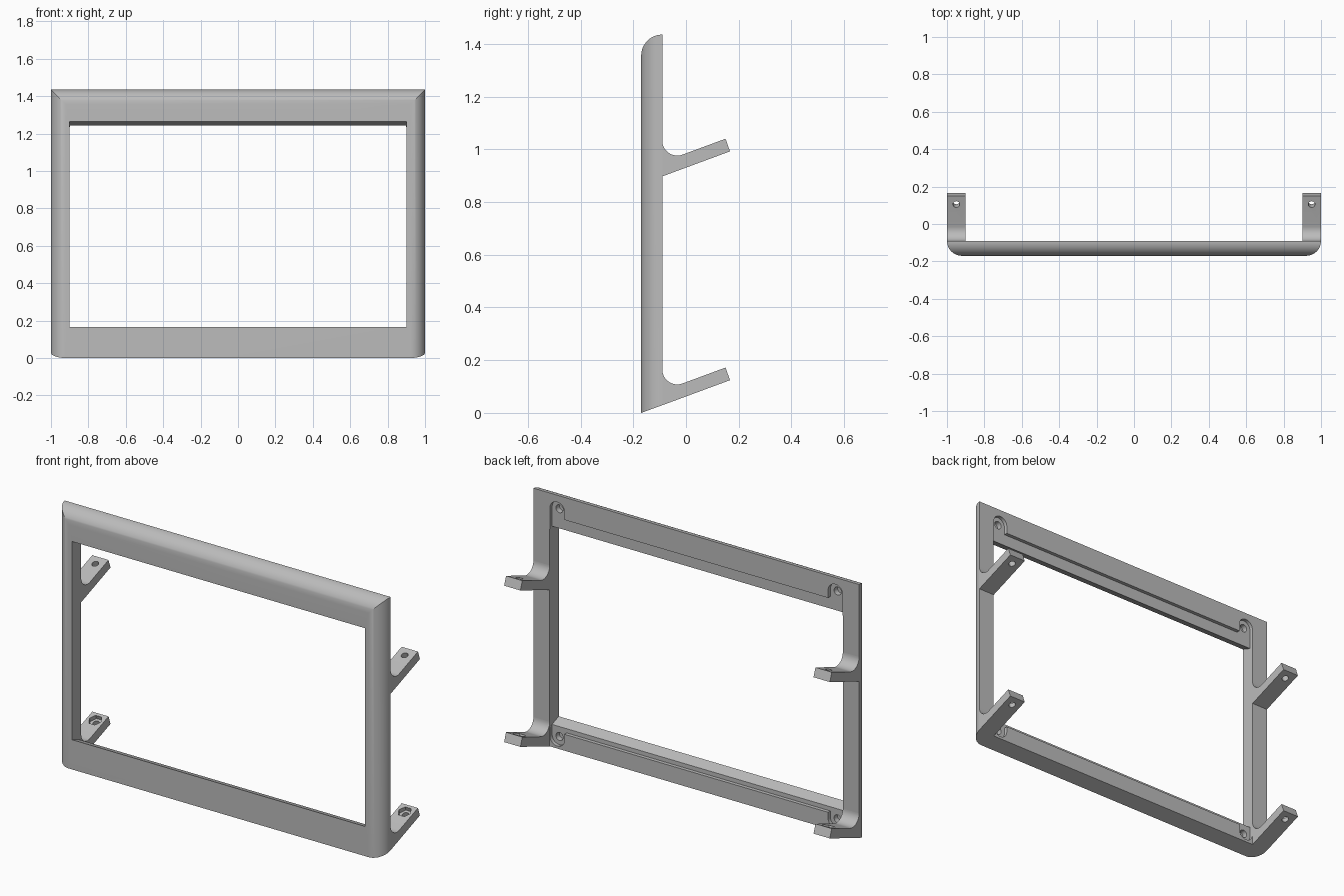
import bpy, bmesh, math
from mathutils import Vector, Matrix

if "Cube" in bpy.data.objects:
    bpy.data.objects.remove(bpy.data.objects["Cube"])

FRONT, BACK, HEIGHT = -0.17, -0.09, 1.435
TILT = math.radians(20)
DROP = (BACK - FRONT) * math.tan(TILT)

grey = bpy.data.materials.new("plain_grey")
grey.use_nodes = True
grey.diffuse_color = (0.5, 0.5, 0.5, 1)
grey.node_tree.nodes["Principled BSDF"].inputs["Base Color"].default_value = (0.5, 0.5, 0.5, 1)


def prism(name, points, axis, low, high):
    """Extrude a 2D outline along one axis."""
    place = {"x": lambda p, h: (h, p[0], p[1]),
             "y": lambda p, h: (p[0], h, p[1]),
             "z": lambda p, h: (p[0], p[1], h)}[axis]
    bm = bmesh.new()
    face = bm.faces.new([bm.verts.new(place(p, low)) for p in points])
    moved = bmesh.ops.extrude_face_region(bm, geom=[face])["geom"]
    shift = Vector(place((0, 0), high - low))
    bmesh.ops.translate(bm, vec=shift, verts=[v for v in moved if isinstance(v, bmesh.types.BMVert)])
    bmesh.ops.recalc_face_normals(bm, faces=bm.faces)
    mesh = bpy.data.meshes.new(name)
    bm.to_mesh(mesh)
    bm.free()
    obj = bpy.data.objects.new(name, mesh)
    bpy.context.collection.objects.link(obj)
    mesh.materials.append(grey)
    return obj


def arc(cx, cy, r, start, end, steps=16):
    angles = [math.radians(start + (end - start) * i / steps) for i in range(steps + 1)]
    return [(cx + r * math.cos(a), cy + r * math.sin(a)) for a in angles]


def box(x0, x1, z0, z1):
    return [(x0, z0), (x1, z0), (x1, z1), (x0, z1)]


def combine(obj, tool, operation="DIFFERENCE"):
    """Apply a boolean and discard its tool."""
    mod = obj.modifiers.new("cut", "BOOLEAN")
    mod.operation, mod.solver, mod.object = operation, "EXACT", tool
    bpy.context.view_layer.objects.active = obj
    bpy.ops.object.modifier_apply(modifier=mod.name)
    bpy.data.objects.remove(tool)


def smooth(obj):
    bpy.ops.object.select_all(action="DESELECT")
    obj.select_set(True)
    bpy.context.view_layer.objects.active = obj
    bpy.ops.object.shade_smooth_by_angle(angle=math.radians(25))


# Frame: rounded plan crossed with the rounded, slanted side profile
R = BACK - FRONT
plan = [(1, BACK), (-1, BACK)] + arc(-1 + R, BACK, R, 180, 270)[1:] + arc(1 - R, BACK, R, 270, 360)[:-1]
frame = prism("bezel_frame", plan, "z", -0.1, 1.6)
side = [(FRONT, 0), (BACK, DROP)] + arc(BACK, HEIGHT - R, R, 90, 180)
combine(frame, prism("side_cutter", side, "x", -1.2, 1.2), "INTERSECT")

# Window opening, slanting down to the back
slope = math.tan(TILT)
window = [(y, z - (y - FRONT) * slope) for y, z in
          ((-0.3, 0.165), (0.1, 0.165), (0.1, 1.265), (-0.3, 1.265))]
combine(frame, prism("window_cutter", window, "x", -0.9, 0.9))

# Shallow rear pockets with rounded screw tabs and blind screw holes
FLOOR = BACK - 0.02
combine(frame, prism("top_pocket", box(-0.899, 0.899, 1.1, 1.31), "y", FLOOR, 0))
combine(frame, prism("bottom_pocket", box(-0.899, 0.899, 0.12, 0.3), "y", FLOOR, 0))
for s in (-1, 1):
    x = s * 0.854
    top_tab = [(x - 0.045, 1.25), (x + 0.045, 1.25)] + arc(x, 1.352, 0.045, 0, 180)
    low_tab = [(x + 0.045, 0.2), (x - 0.045, 0.2)] + arc(x, 0.088, 0.045, 180, 360)
    for tab in (top_tab, low_tab):
        combine(frame, prism("tab_cutter", tab, "y", FLOOR, 0))
    for z in (1.352, 0.088):
        combine(frame, prism("screw_hole", arc(x, z, 0.022, 0, 345, 23), "y", FLOOR - 0.03, 0))
smooth(frame)

# Mounting arms with fillet, bolt hole and, on the lower pair, a nut recess
for label, base in (("upper", 0.9), ("lower", 0.032)):
    outline = [(BACK, base - 0.003), (0.167, base + 0.092), (0.15, base + 0.14)]
    outline += arc(BACK + 0.057, base + 0.133, 0.057, 290, 180)
    for s, hand in ((1, "left"), (-1, "right")):
        xs = sorted((s * 0.9, s))
        arm = prism(label + "_arm_" + hand, outline, "x", *xs)
        tilt = Matrix.Translation((s * 0.95, 0.105, base + 0.123)) @ Matrix.Rotation(TILT, 4, "X")
        hole = prism("bolt_hole", arc(0, 0, 0.018, 0, 345, 23), "z", -0.1, 0.1)
        hole.matrix_world = tilt
        combine(arm, hole)
        if label == "lower":
            recess = prism("nut_recess", arc(0, 0, 0.036, 0, 300, 5), "z", -0.022, 0.05)
            recess.matrix_world = tilt
            combine(arm, recess)
        smooth(arm)
